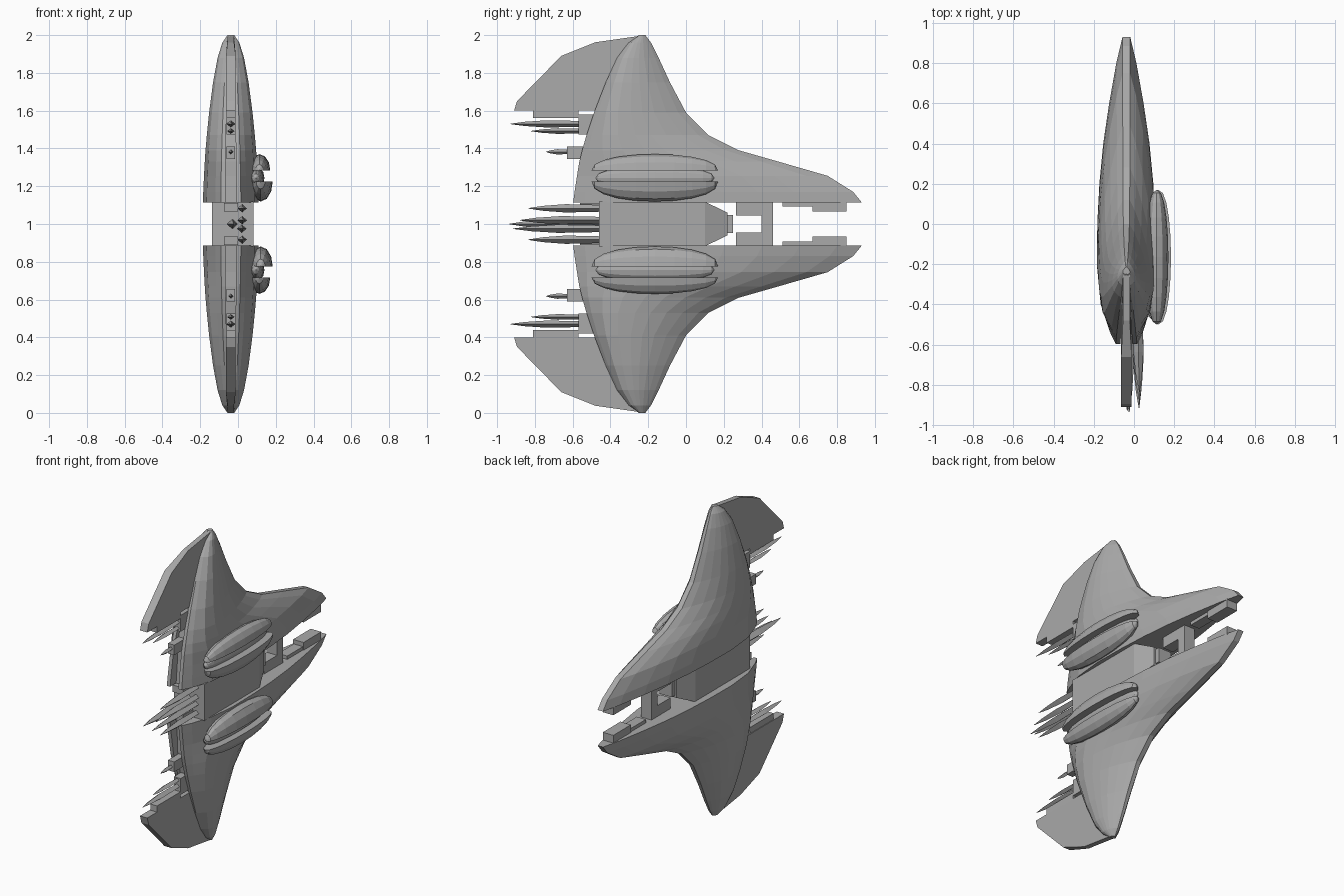
import bpy, bmesh, math
from mathutils import Vector

if "Cube" in bpy.data.objects:
    bpy.data.objects.remove(bpy.data.objects["Cube"])

grey = bpy.data.materials.new("hull_grey")
grey.diffuse_color = (0.40, 0.40, 0.40, 1)
grey.use_nodes = True
grey.node_tree.nodes["Principled BSDF"].inputs["Base Color"].default_value = grey.diffuse_color
CX = -0.038   # middle of the hull in x


def finish(name, bm, mirror=True):
    """Turn a bmesh in world coordinates into an object, mirrored about z = 1."""
    bmesh.ops.translate(bm, verts=bm.verts, vec=(0, 0, -1))
    bmesh.ops.recalc_face_normals(bm, faces=bm.faces)
    me = bpy.data.meshes.new(name)
    bm.to_mesh(me)
    bm.free()
    me.materials.append(grey)
    ob = bpy.data.objects.new(name, me)
    ob.location.z = 1
    bpy.context.collection.objects.link(ob)
    if mirror:
        m = ob.modifiers.new("Mirror", 'MIRROR')
        m.use_axis = (False, False, True)
        m.use_mirror_merge = False
    return ob


def loft(bm, rings):
    """Skin closed rings and cap both ends."""
    vs = [[bm.verts.new(p) for p in r] for r in rings]
    n = len(vs[0])
    for a, b in zip(vs, vs[1:]):
        for i in range(n):
            j = (i + 1) % n
            bm.faces.new((a[i], a[j], b[j], b[i]))
    bm.faces.new(vs[0])
    bm.faces.new(vs[-1])


def box(name, x, y, z, mirror=True):
    bm = bmesh.new()
    loft(bm, [[(x[0], v, z[0]), (x[1], v, z[0]), (x[1], v, z[1]), (x[0], v, z[1])] for v in y])
    return finish(name, bm, mirror)


def spike(name, x, z, y0, y1, w, h, mirror=True):
    """Diamond-section blade from root y0 to tip y1."""
    bm = bmesh.new()
    rings = []
    for t, k, dx in ((0, 0.8, 0), (0.5, 1, 0), (0.8, 0.6, 0.1), (1, 0.06, 0.2)):
        y, c = y0 + (y1 - y0) * t, x + w * dx
        rings.append([(c - w * k, y, z), (c, y, z - h * k), (c + w * k, y, z), (c, y, z + h * k)])
    loft(bm, rings)
    return finish(name, bm, mirror)


def dome(name, centre, radii, side=0):
    """Ellipsoid along y; side +1 / -1 keeps only its upper / lower half."""
    bm = bmesh.new()
    bmesh.ops.create_uvsphere(bm, u_segments=12, v_segments=10, radius=1)
    for v in bm.verts:      # poles to the y axis, slightly blunt ends
        x, y, z = v.co
        r = math.hypot(x, y)
        k = r ** 0.85 / r if r > 1e-4 else 0
        v.co = Vector((x * k, z, y * k))
    if side:
        res = bmesh.ops.bisect_plane(bm, geom=bm.verts[:] + bm.edges[:] + bm.faces[:], dist=1e-4,
                                     plane_co=(0, 0, 0), plane_no=(0, 0, side), clear_inner=True)
        bmesh.ops.holes_fill(bm, edges=[e for e in bm.edges if e.is_boundary], sides=0)
    bmesh.ops.scale(bm, vec=radii, verts=bm.verts)
    bmesh.ops.translate(bm, vec=centre, verts=bm.verts)
    return finish(name, bm)


# Wing hull: sections of (z, leading y, trailing y, half thickness)
sections = [(1.115, .93, -.597, .147), (1.17, .885, -.59, .146), (1.255, .75, -.577, .142),
            (1.33, .49, -.565, .138), (1.39, .28, -.55, .134), (1.47, .12, -.527, .127),
            (1.59, 0, -.487, .115), (1.75, -.085, -.425, .094), (1.88, -.145, -.365, .07),
            (1.96, -.185, -.305, .045), (2.0, -.215, -.25, .018)]
# Section outline: (fraction of chord from the nose, fraction of thickness), ending in a rear slot
outline = [(0, .13), (.085, .34), (.215, .58), (.345, .78), (.475, .91), (.6, .98), (.74, 1),
           (.87, .87), (.96, .56), (1, .36), (1, .2), (.96, .2)]
bm = bmesh.new()
rings = []
for z, lead, trail, half in sections:
    right = [(CX + half * w, lead + (trail - lead) * t, z) for t, w in outline]
    left = [(CX - half * w, lead + (trail - lead) * t, z) for t, w in reversed(outline)]
    rings.append(right + left)
loft(bm, rings)
finish("wing_hull", bm)

# Swept tail fin
profile = [(-.91, 1.6), (-.895, 1.65), (-.66, 1.89), (-.48, 1.962), (-.23, 1.998), (-.25, 1.9), (-.4, 1.6)]
bm = bmesh.new()
loft(bm, [[(CX + s * (.026 if z < 1.93 else .017), y, z) for y, z in profile] for s in (-1, 1)])
finish("tail_fin", bm)
box("fin_bracket", (-.06, -.012), (-.81, -.57), (1.56, 1.605))

# Side pods: two half shells around a core
dome("pod_outer_shell", (.113, -.165, 1.283), (.058, .335, .087), 1)
dome("pod_inner_shell", (.12, -.165, 1.225), (.064, .335, .106), -1)
dome("pod_core", (.095, -.165, 1.243), (.045, .315, .062))

# Central body with tapered front and nozzle
bm = bmesh.new()
rings = []
for y, hx, hz in ((-.46, .11, .118), (.1, .11, .118), (.22, .06, .06)):
    rings.append([(-.027 + a * hx, y, 1 + b * hz) for a, b in ((-1, -1), (1, -1), (1, 1), (-1, 1))])
loft(bm, rings)
finish("central_body", bm, False)
box("front_nozzle", (-.075, .02), (.215, .25), (.952, 1.048), False)

# Cross strut and rail blocks in the gap
box("cross_strut", (-.075, 0), (.40, .46), (.88, 1.12), False)
box("strut_block", (-.075, 0), (.265, .40), (1.045, 1.12))
box("rail_block", (-.07, -.005), (.51, .67), (1.093, 1.12))
box("nose_block", (-.075, 0), (.67, .85), (1.065, 1.12))

# Rear antenna mounts and spikes
box("spike_mount", (-.06, -.012), (-.57, -.47), (1.475, 1.58))
box("small_mount", (-.06, -.015), (-.63, -.52), (1.345, 1.41))
spike("long_spike", CX, 1.53, -.54, -.93, .024, .019)
spike("short_spike", CX, 1.492, -.54, -.82, .02, .015)
spike("small_spike", CX, 1.382, -.62, -.74, .014, .014)

# Centre rear spikes
box("centre_spike_mount", (-.075, 0), (-.56, -.44), (1.065, 1.11))
spike("centre_outer_spike", .022, 1.083, -.44, -.835, .025, .022)
spike("centre_long_spike", -.03, 1.0, -.44, -.935, .03, .027, False)
spike("centre_side_spike", .022, 1.02, -.44, -.88, .026, .022, False)
spike("centre_low_spike", .02, .975, -.44, -.915, .025, .022, False)
